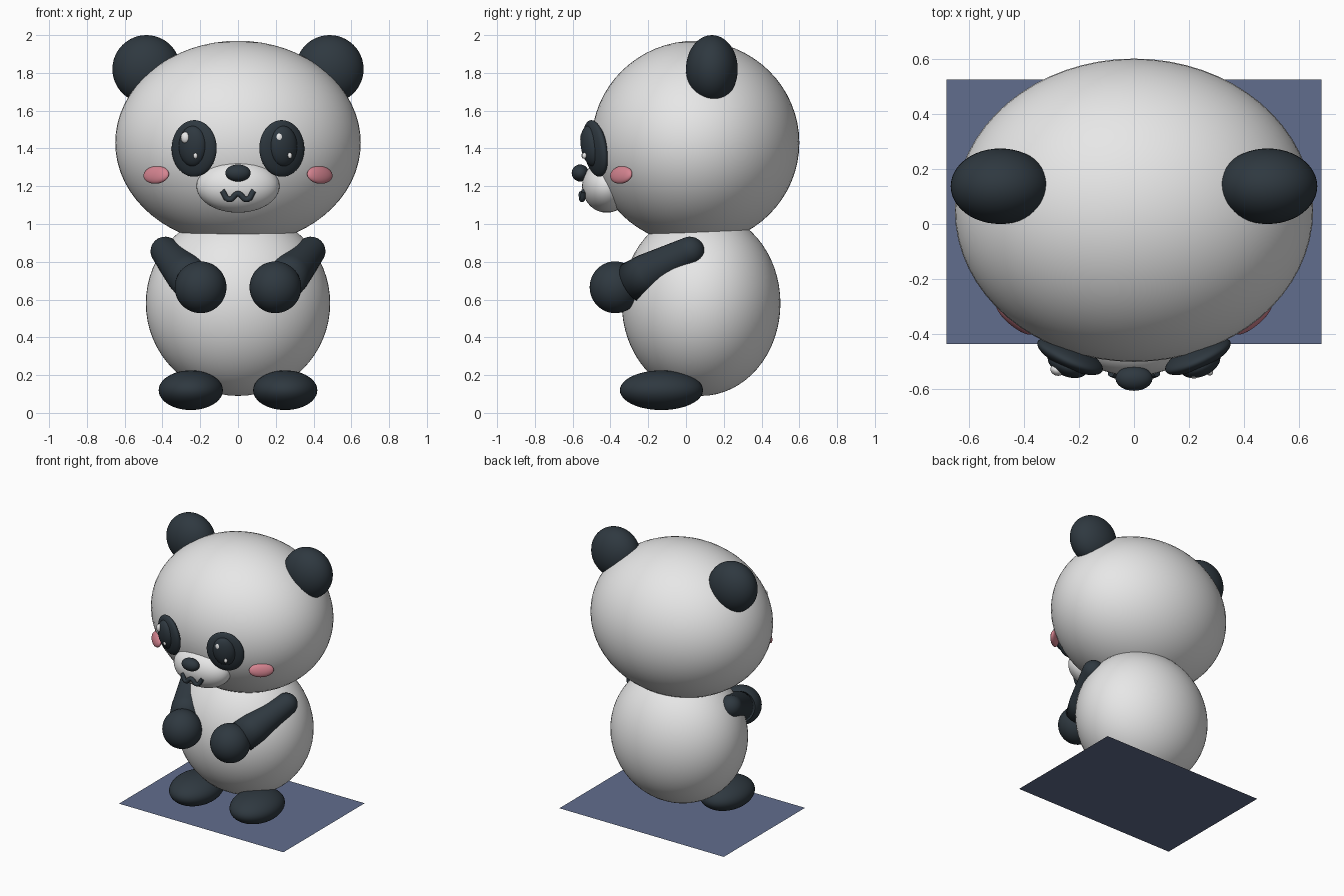
import bpy, bmesh
from math import radians, pi, cos, sin
from mathutils import Vector, Matrix

cube = bpy.data.objects.get("Cube")
if cube:
    bpy.data.objects.remove(cube, do_unlink=True)


def material(name, rgb):
    m = bpy.data.materials.new(name)
    m.use_nodes = True
    m.diffuse_color = (*rgb, 1)
    m.node_tree.nodes["Principled BSDF"].inputs["Base Color"].default_value = (*rgb, 1)
    return m


white = material("soft white", (0.8, 0.8, 0.8))
dark = material("charcoal", (0.028, 0.04, 0.051))
pink = material("blush pink", (0.66, 0.23, 0.28))
blue = material("slate blue", (0.12, 0.155, 0.27))


def finish(name, bm, mat, smooth=True):
    bmesh.ops.recalc_face_normals(bm, faces=bm.faces)
    mesh = bpy.data.meshes.new(name)
    for f in bm.faces:
        f.smooth = smooth
    bm.to_mesh(mesh)
    bm.free()
    mesh.materials.append(mat)
    ob = bpy.data.objects.new(name, mesh)
    bpy.context.collection.objects.link(ob)
    return ob


def ellipsoid(name, centre, radii, mat, rot=(0, 0, 0), segs=48):
    bm = bmesh.new()
    bmesh.ops.create_uvsphere(bm, u_segments=segs, v_segments=segs // 2, radius=1)
    ob = finish(name, bm, mat)
    ob.location, ob.scale = centre, radii
    ob.rotation_euler = [radians(a) for a in rot]
    return ob


def tapered_limb(name, start, end, r0, r1, mat, segs=32):
    """Cone with a flat start and a rounded end, turned about its axis."""
    a, b = Vector(start), Vector(end)
    length = (b - a).length
    profile = [(0, 0), (r0, 0), (r0 * 0.98, length * 0.3)]
    profile += [(r1 * cos(t * pi / 16), length + r1 * sin(t * pi / 16)) for t in range(9)]
    bm = bmesh.new()
    verts = [bm.verts.new((r, 0, h)) for r, h in profile]
    edges = [bm.edges.new(pair) for pair in zip(verts, verts[1:])]
    bmesh.ops.spin(bm, geom=verts + edges, cent=(0, 0, 0), axis=(0, 0, 1),
                   angle=2 * pi, steps=segs)
    bmesh.ops.remove_doubles(bm, verts=bm.verts, dist=0.0005)
    turn = (b - a).to_track_quat('Z', 'Y').to_matrix().to_4x4()
    bmesh.ops.transform(bm, matrix=Matrix.Translation(a) @ turn, verts=bm.verts)
    return finish(name, bm, mat)


# Main masses
ellipsoid("head", (0, 0.05, 1.43), (0.65, 0.55, 0.54), white, segs=64)
ellipsoid("body", (0, 0.08, 0.58), (0.488, 0.42, 0.49), white, segs=64)
ellipsoid("muzzle", (0, -0.42, 1.2), (0.22, 0.13, 0.14), white)
ellipsoid("nose", (0, -0.56, 1.27), (0.067, 0.045, 0.045), dark)

# Paired parts
for side, s in (("left", 1), ("right", -1)):
    ellipsoid(side + "_ear", (s * 0.485, 0.137, 1.82), (0.18, 0.137, 0.18), dark)
    ellipsoid(side + "_foot", (s * 0.25, -0.13, 0.12), (0.17, 0.22, 0.105), dark)
    ellipsoid(side + "_hand", (s * 0.198, -0.375, 0.665), (0.137, 0.135, 0.137), dark)
    tapered_limb(side + "_arm", (s * 0.235, -0.29, 0.69), (s * 0.385, 0.02, 0.855),
                 0.11, 0.078, dark)
    ellipsoid(side + "_eye_patch", (s * 0.232, -0.48, 1.4), (0.128, 0.042, 0.152),
              dark, (8, -s * 12, s * 22))
    ellipsoid(side + "_eye", (s * 0.24, -0.505, 1.412), (0.077, 0.046, 0.108),
              dark, (8, -s * 6, s * 22))
    ellipsoid(side + "_cheek", (s * 0.433, -0.343, 1.26), (0.085, 0.025, 0.048),
              pink, (-15, 0, s * 40))

    # Both eyes catch the light on the same side
    eye_x = s * 0.25
    ellipsoid(side + "_eye_glint", (eye_x - 0.029, -0.535 - s * 0.005, 1.457),
              (0.025, 0.02, 0.03), white, (0, 0, s * 22), 24)
    ellipsoid(side + "_eye_small_glint", (eye_x + 0.025, -0.54 + s * 0.002, 1.362),
              (0.012, 0.012, 0.016), white, (0, 0, s * 22), 16)

# Mouth: a rounded wavy tube
curve = bpy.data.curves.new("mouth", 'CURVE')
curve.dimensions = '3D'
curve.bevel_depth = 0.015
curve.bevel_resolution = 3
curve.use_fill_caps = True
spline = curve.splines.new('BEZIER')
path = [(-0.083, -0.54, 1.175), (-0.047, -0.55, 1.13), (0, -0.553, 1.16),
        (0.047, -0.55, 1.13), (0.083, -0.54, 1.175)]
spline.bezier_points.add(len(path) - 1)
for p, co in zip(spline.bezier_points, path):
    p.co = co
    p.handle_left_type = p.handle_right_type = 'AUTO'
curve.materials.append(dark)
bpy.context.collection.objects.link(bpy.data.objects.new("mouth", curve))

# Ground mat
bm = bmesh.new()
bmesh.ops.create_grid(bm, x_segments=1, y_segments=1, size=1)
bmesh.ops.transform(bm, matrix=Matrix.Translation((0, 0.045, 0)) @ Matrix.Diagonal((0.68, 0.48, 1, 1)),
                    verts=bm.verts)
bmesh.ops.recalc_face_normals(bm, faces=bm.faces)
finish("floor_mat", bm, blue, smooth=False)
